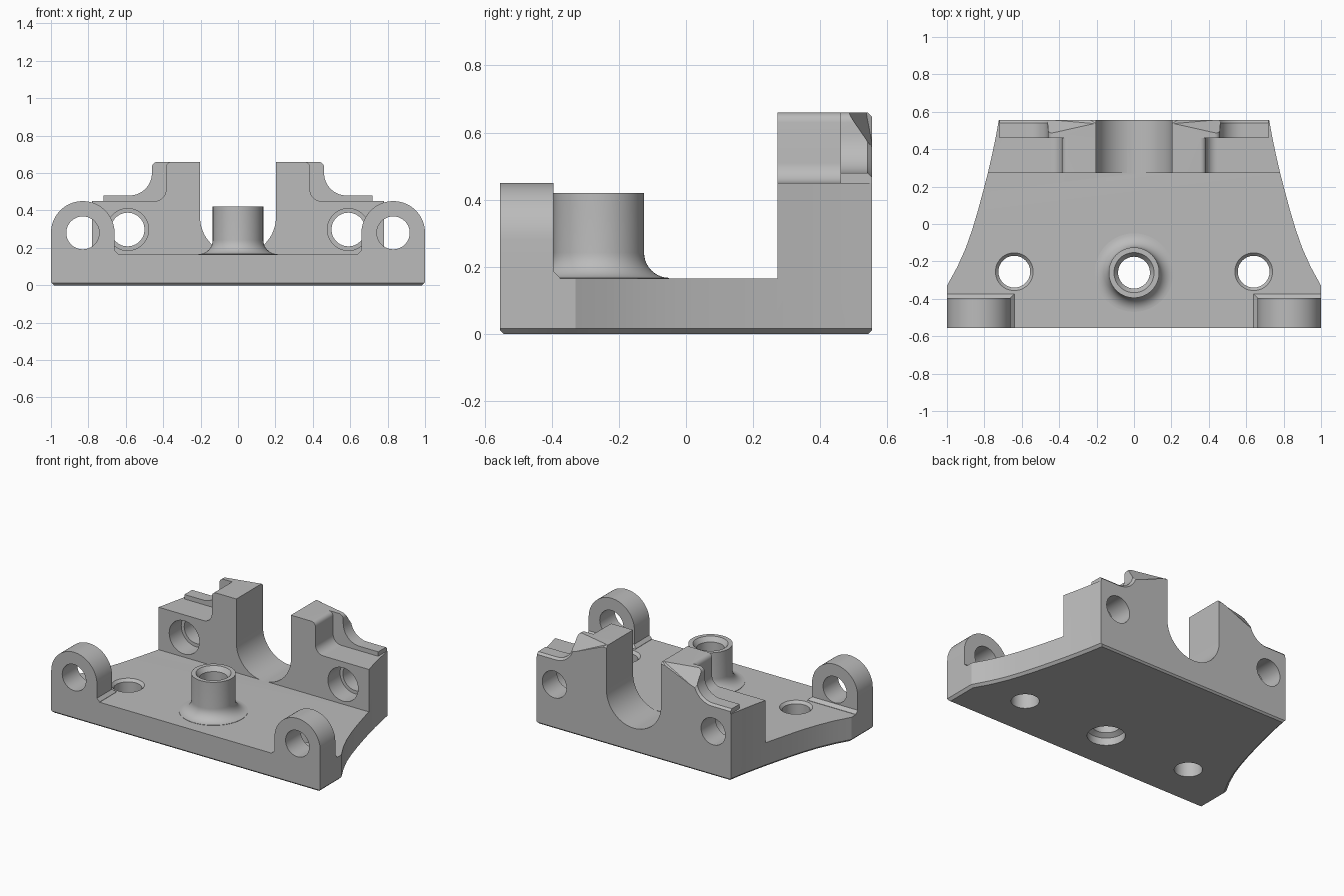
import bpy, bmesh
from math import cos, sin, pi, radians
from mathutils import Matrix, Vector

if "Cube" in bpy.data.objects:
    bpy.data.objects.remove(bpy.data.objects["Cube"])

grey = bpy.data.materials.new("plain_grey")
grey.use_nodes = True
grey.diffuse_color = (0.5, 0.5, 0.5, 1)
grey.node_tree.nodes["Principled BSDF"].inputs["Base Color"].default_value = (0.5, 0.5, 0.5, 1)

BACK, FRONT, WALL, STEP, DECK = 0.555, -0.555, 0.272, 0.46, 0.165


def finish(name, bm):
    bmesh.ops.recalc_face_normals(bm, faces=bm.faces[:])
    mesh = bpy.data.meshes.new(name)
    bm.to_mesh(mesh)
    bm.free()
    mesh.materials.append(grey)
    obj = bpy.data.objects.new(name, mesh)
    bpy.context.collection.objects.link(obj)
    return obj


def skin(bm, rings):
    """Closed solid through a list of equal rings."""
    loops = [[bm.verts.new(p) for p in ring] for ring in rings]
    n = len(loops[0])
    for a, b in zip(loops, loops[1:]):
        for i in range(n):
            j = (i + 1) % n
            bm.faces.new((a[i], a[j], b[j], b[i]))
    bm.faces.new(loops[0])
    bm.faces.new(loops[-1])


def prism(name, pts, lo, hi, axis="Y", bevel=0, rule=None):
    bm = bmesh.new()
    place = (lambda a, b, h: (a, h, b)) if axis == "Y" else (lambda a, b, h: (a, b, h))
    skin(bm, [[place(a, b, h) for a, b in pts] for h in (lo, hi)])
    bmesh.ops.recalc_face_normals(bm, faces=bm.faces[:])
    if bevel:
        edges = [e for e in bm.edges if all(rule(v.co) for v in e.verts)]
        bmesh.ops.bevel(bm, geom=edges, offset=bevel, segments=1, affect="EDGES")
    return finish(name, bm)


def lathe(name, profile, loc, axis="Z", n=48):
    bm = bmesh.new()
    turn = Matrix.Rotation(radians(-90), 3, "X") if axis == "Y" else Matrix.Identity(3)
    skin(bm, [[Vector(loc) + turn @ Vector((r * cos(2 * pi * i / n), r * sin(2 * pi * i / n), h))
               for i in range(n)] for r, h in profile])
    return finish(name, bm)


def hull(name, pts):
    bm = bmesh.new()
    for p in pts:
        bm.verts.new(p)
    bmesh.ops.convex_hull(bm, input=bm.verts[:])
    return finish(name, bm)


def arc(cx, cy, r, a0, a1, n=10):
    return [(cx + r * cos(radians(a0 + (a1 - a0) * i / n)),
             cy + r * sin(radians(a0 + (a1 - a0) * i / n))) for i in range(n + 1)]


def mirrored(half):
    return half + [(-x, y) for x, y in reversed(half)]


def box(x0, x1, z0, z1):
    return [(x0, z0), (x1, z0), (x1, z1), (x0, z1)]


def combine(target, tool, operation):
    mod = target.modifiers.new("combine", "BOOLEAN")
    mod.object, mod.operation, mod.solver = tool, operation, "EXACT"
    bpy.context.view_layer.objects.active = target
    bpy.ops.object.modifier_apply(modifier=mod.name)
    bpy.data.objects.remove(tool)


# Base plate, trimmed to its curved outline later
body = prism("mounting_bracket", box(-1.1, 1.1, -0.1, DECK), FRONT, BACK)
adds, cuts = [], []

# Rear wall: lower front layer and stepped rear ridge
wall = ([(0.1, 0.66)] + arc(0.355, 0.63, 0.03, 90, 0, 5)
        + arc(0.445, 0.51, 0.06, 180, 270) + [(1.1, 0.45), (1.1, 0.05)])
adds.append(prism("rear_wall", mirrored(wall), WALL, STEP + 0.02))
ridge = ([(0.1, 0.66)] + arc(0.43, 0.63, 0.03, 90, 0, 5)
         + arc(0.58, 0.60, 0.12, 180, 270) + [(0.72, 0.48), (0.72, 0.45), (1.1, 0.45), (1.1, 0.05)])
adds.append(prism("rear_ridge", mirrored(ridge), STEP, BACK, bevel=0.014,
                  rule=lambda c: c.y > 0.55 and c.z > 0.47))

# Hinge ears with a small flared foot
for s in (-1, 1):
    ear = [(0.66, 0.05)] + arc(0.83, 0.28, 0.17, 180, 0, 28) + [(1.0, 0.05)]
    adds.append(prism("hinge_ear", [(s * x, z) for x, z in ear], FRONT, -0.395))
    foot = [(s * x, y, z) for x0, y1, z in ((0.64, -0.375, 0.1), (0.64, -0.375, 0.167), (0.66, -0.395, 0.187))
            for x in (x0, 1.0) for y in (FRONT, y1)]
    adds.append(hull("ear_foot", foot))

# Central boss with a filleted base
fillet = [(r, z) for r, z in arc(0.21, 0.242, 0.075, 270, 180)]
adds.append(lathe("centre_boss", [(0.21, 0.1)] + fillet + [(0.135, 0.42)], (0, -0.26, 0), n=64))

# Curved plan outline with a chamfered bottom edge
side = [(1.0, -0.56), (1.0, -0.33), (0.945, -0.23), (0.9, -0.13), (0.865, -0.03), (0.835, 0.07),
        (0.808, 0.17), (0.782, 0.27), (0.76, 0.365), (0.74, 0.46), (0.722, 0.56)]
outline = prism("outline_trim", mirrored(side), 0, 0.8, "Z", 0.016, lambda c: c.z < 0.001)

# Bearing channel
channel = arc(0, 0.365, 0.203, 180, 360, 32) + [(0.203, 0.8), (-0.203, 0.8)]
cuts.append(prism("channel_cutter", channel, WALL - 0.002, 0.7))

# Boss bore, countersunk on top and counterbored below
cuts.append(lathe("bore_cutter", [(0.115, -0.1), (0.115, 0.05), (0.085, 0.07), (0.085, 0.39),
                                  (0.108, 0.421), (0.108, 0.5)], (0, -0.26, 0)))
for s in (-1, 1):
    # Plate screw holes
    cuts.append(lathe("plate_hole_cutter", [(0.085, -0.1), (0.085, 0.148), (0.102, 0.166), (0.102, 0.25)],
                      (s * 0.64, -0.255, 0)))
    # Hinge pin holes
    cuts.append(lathe("pin_hole_cutter", [(0.088, -0.7), (0.088, -0.3)], (s * 0.83, 0, 0.28), "Y"))
    # Counterbored wall holes
    cuts.append(lathe("wall_hole_cutter", [(0.112, 0.2), (0.112, 0.4), (0.09, 0.4), (0.09, 0.7)],
                      (s * 0.59, 0, 0.298), "Y"))
    # Slanted notches on the rear outer tower corners
    notch = [(0.19, 0.535, 0.67), (0.48, 0.47, 0.67), (0.48, 0.56, 0.54), (0.48, 0.6, 0.54),
             (0.19, 0.6, 0.65), (0.19, 0.6, 0.7), (0.48, 0.6, 0.7), (0.48, 0.47, 0.7), (0.19, 0.535, 0.7)]
    cuts.append(hull("notch_cutter", [(s * x, y, z) for x, y, z in notch]))

for part in adds:
    combine(body, part, "UNION")
combine(body, outline, "INTERSECT")
for cutter in cuts:
    combine(body, cutter, "DIFFERENCE")

# Smooth the round surfaces, keep the edges crisp
bpy.ops.object.select_all(action="DESELECT")
body.select_set(True)
bpy.context.view_layer.objects.active = body
bpy.ops.object.shade_smooth_by_angle(angle=radians(25))
